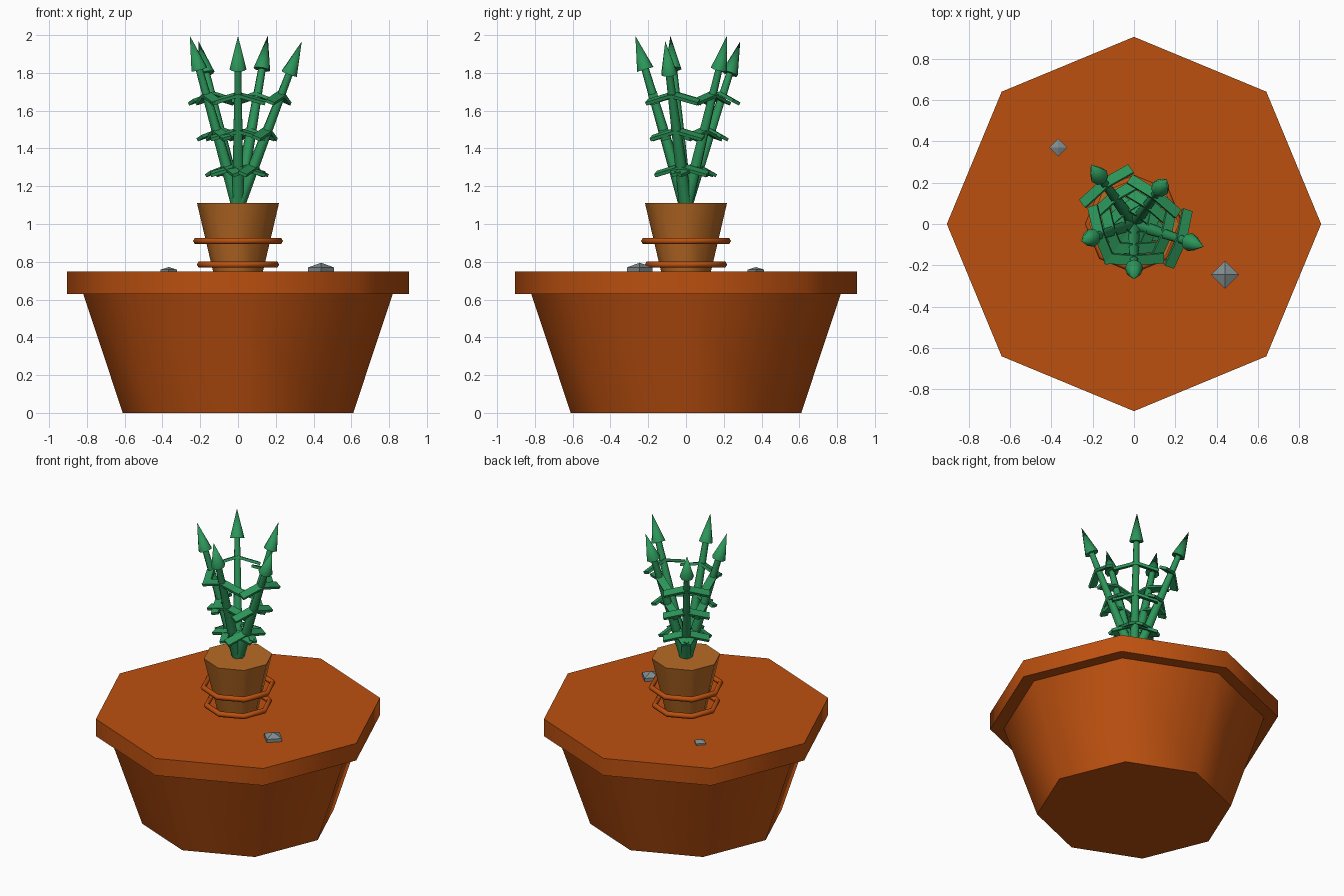
import bpy
from math import radians, sin, cos, tau
from mathutils import Vector, Matrix

if "Cube" in bpy.data.objects:
    bpy.data.objects.remove(bpy.data.objects["Cube"])


def material(name, rgb):
    m = bpy.data.materials.new(name)
    m.diffuse_color = (*rgb, 1)
    m.use_nodes = True
    m.node_tree.nodes["Principled BSDF"].inputs["Base Color"].default_value = m.diffuse_color
    return m


CLAY = material("clay", (0.5, 0.08, 0.005))
BARK = material("bark", (0.48, 0.145, 0.018))
LEAF = material("leaf_green", (0.025, 0.30, 0.10))
STONE = material("stone", (0.22, 0.26, 0.27))


def finish(name, mat, angle=50):
    ob = bpy.context.object
    ob.name = name
    ob.data.materials.append(mat)
    bpy.ops.object.shade_smooth_by_angle(angle=radians(angle))
    return ob


def frustum(name, mat, a, b, r1, r2, sides):
    """Tapered prism from point a to point b."""
    a, b = Vector(a), Vector(b)
    d = b - a
    bpy.ops.mesh.primitive_cone_add(vertices=sides, radius1=r1, radius2=r2, depth=d.length)
    ob = finish(name, mat, 65 if sides < 8 else 50)
    ob.matrix_world = Matrix.Translation((a + b) / 2) @ d.to_track_quat('Z', 'Y').to_matrix().to_4x4()
    return ob


# Octagonal pot, rim and trunk
frustum("pot_body", CLAY, (0, 0, 0), (0, 0, 0.64), 0.61, 0.823, 8)
frustum("pot_rim", CLAY, (0, 0, 0.63), (0, 0, 0.748), 0.905, 0.905, 8)
frustum("trunk", BARK, (0, 0, 0.74), (0, 0, 1.11), 0.13, 0.217, 8)

# Rings around the trunk
for i, (z, r) in enumerate([(0.785, 0.2), (0.91, 0.22)]):
    bpy.ops.mesh.primitive_torus_add(location=(0, 0, z), major_radius=r, minor_radius=0.018,
                                     major_segments=8, minor_segments=6)
    finish(f"trunk_ring_{i}", CLAY, 65)

# Pebbles
for i, (x, y, r, h) in enumerate([(0.44, -0.245, 0.079, 0.05), (-0.367, 0.37, 0.05, 0.027)]):
    bpy.ops.mesh.primitive_uv_sphere_add(segments=4, ring_count=3, radius=1, location=(x, y, 0.745))
    bpy.context.object.scale = (r, r, h)
    finish(f"pebble_{i}", STONE, 40)

# Five leaning stems, each with a pointed tip and three pairs of leaves
for i in range(5):
    ang = radians(-90) + i * tau / 5
    out = Vector((cos(ang), sin(ang), 0))
    side = Vector((-sin(ang), cos(ang), 0))
    reach, top = (0.355, 1.967) if i % 2 else (0.268, 1.996)
    root = Vector((0, 0, 1.09))
    tip = out * reach + Vector((0, 0, top))
    axis = (tip - root).normalized()
    cone_base = tip - axis * 0.185
    frustum(f"stem_{i}", LEAF, root, cone_base + axis * 0.01, 0.036, 0.02, 6)
    frustum(f"stem_tip_{i}", LEAF, cone_base, tip, 0.045, 0, 8)
    for j, z in enumerate((1.305, 1.495, 1.685)):
        joint = root + axis * ((z - root.z) / axis.z)
        for s in (-1, 1):
            # Leaf plank reaching sideways and drooping
            along = (side * s * cos(radians(17)) - axis * sin(radians(17))).normalized()
            across = axis.cross(side).normalized()
            normal = along.cross(across)
            rot = Matrix((along, across, normal)).transposed().to_4x4()
            bpy.ops.mesh.primitive_cube_add(size=1)
            leaf = finish(f"leaf_{i}_{j}_{'left' if s < 0 else 'right'}", LEAF, 30)
            leaf.matrix_world = (Matrix.Translation(joint + along * 0.075) @ rot
                                 @ Matrix.Diagonal((0.15, 0.05, 0.018, 1)))
